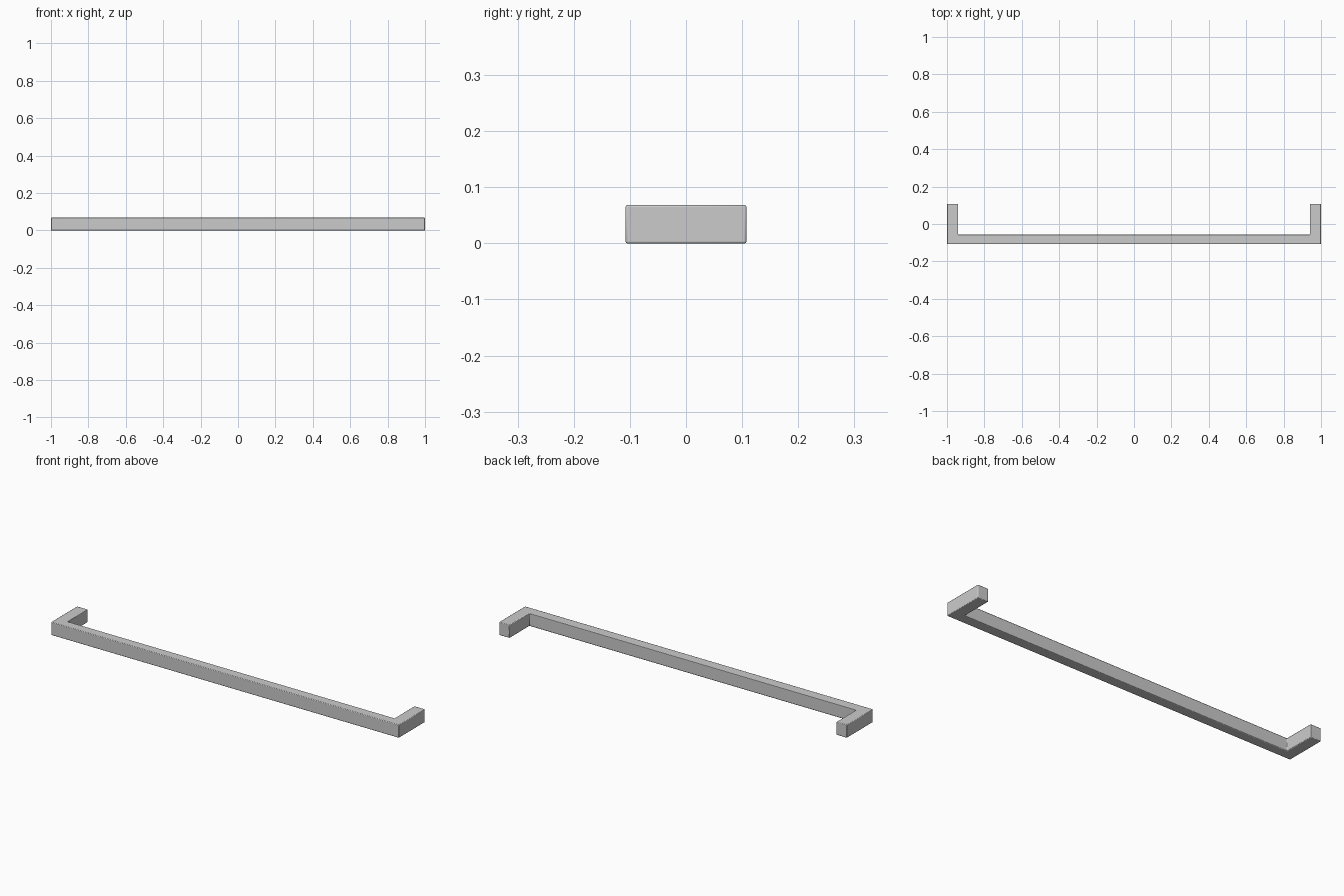
import bpy, bmesh

if "Cube" in bpy.data.objects:
    bpy.data.objects.remove(bpy.data.objects["Cube"])

# Dimensions of the U-shaped pull handle
X, Y, H = 1.0, 0.1075, 0.068
LEG, INNER = 0.06, -0.057

# U profile seen from above, extruded upwards
profile = [(-X, -Y), (X, -Y), (X, Y), (X - LEG, Y),
           (X - LEG, INNER), (-X + LEG, INNER), (-X + LEG, Y), (-X, Y)]
bm = bmesh.new()
base = bm.faces.new([bm.verts.new((x, y, 0)) for x, y in profile])
top = bmesh.ops.extrude_face_region(bm, geom=[base])["geom"]
bmesh.ops.translate(bm, vec=(0, 0, H),
                    verts=[v for v in top if isinstance(v, bmesh.types.BMVert)])
bmesh.ops.recalc_face_normals(bm, faces=bm.faces)

mesh = bpy.data.meshes.new("pull_handle")
bm.to_mesh(mesh)
bm.free()
handle = bpy.data.objects.new("pull_handle", mesh)
bpy.context.collection.objects.link(handle)

# Slightly softened edges
bevel = handle.modifiers.new("soft_edges", "BEVEL")
bevel.width = 0.003
bevel.segments = 2
bevel.limit_method = "ANGLE"

bpy.context.view_layer.objects.active = handle
handle.select_set(True)
bpy.ops.object.shade_smooth_by_angle()
